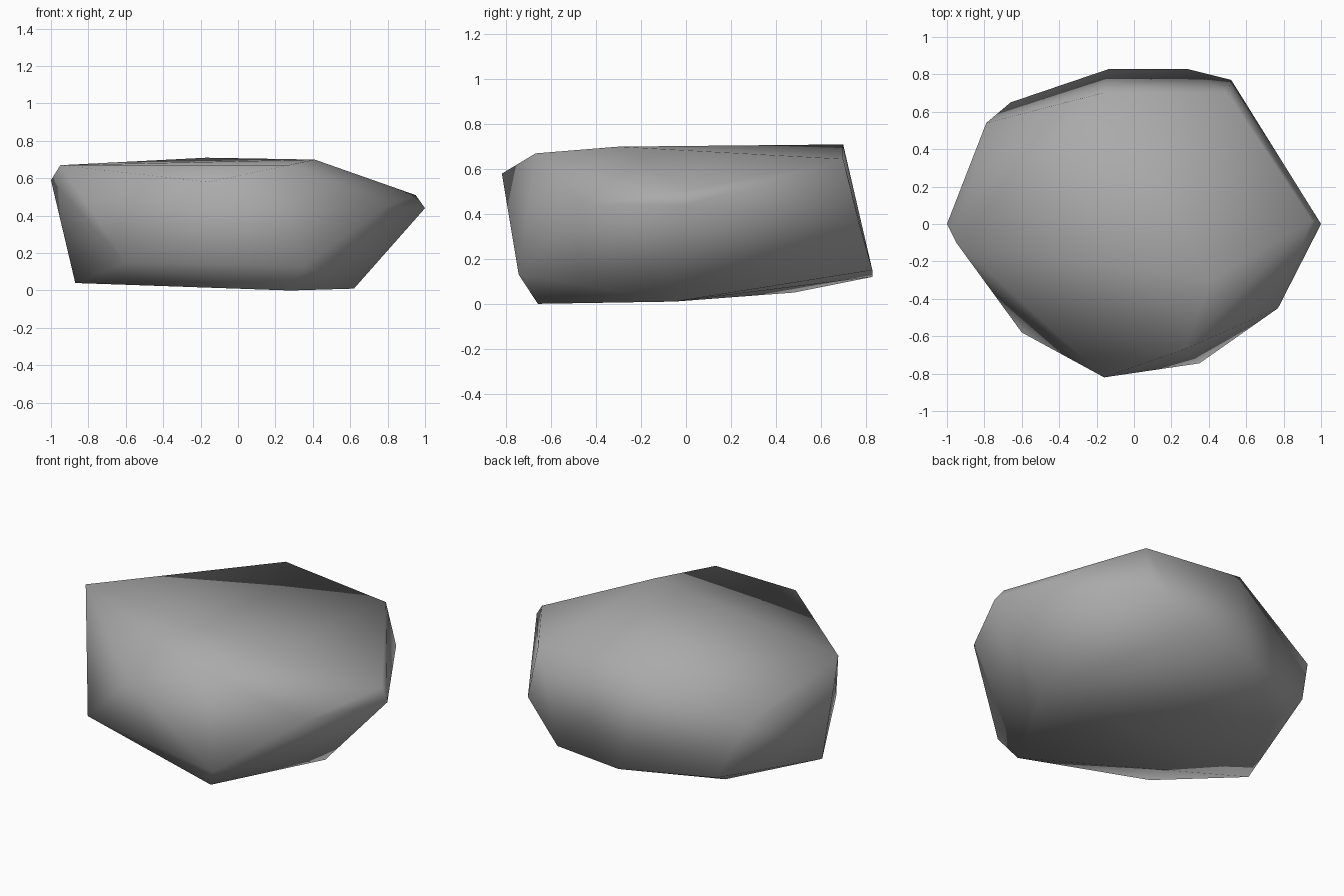
import bpy
import bmesh

cube = bpy.data.objects.get("Cube")
if cube:
    bpy.data.objects.remove(cube, do_unlink=True)

# Stone colour
stone = bpy.data.materials.new("stone_grey")
stone.use_nodes = True
grey = (0.4, 0.4, 0.4, 1)
stone.diffuse_color = grey
bsdf = stone.node_tree.nodes["Principled BSDF"]
bsdf.inputs["Base Color"].default_value = grey
bsdf.inputs["Roughness"].default_value = 0.9

# Corner points of the boulder, by level
top_corners = [
    (-0.95, -0.10, 0.67), (-0.16, -0.82, 0.58), (0.27, -0.67, 0.67),
    (0.41, -0.30, 0.70), (0.95, 0.02, 0.51), (0.50, 0.70, 0.645),
    (-0.17, 0.70, 0.71),
]
side_corners = [
    (-1.0, 0.0, 0.59), (0.77, -0.45, 0.44), (1.0, 0.0, 0.44),
    (0.52, 0.77, 0.36), (-0.79, 0.54, 0.46),
]
base_corners = [
    (-0.60, -0.58, 0.15), (0.35, -0.745, 0.13), (0.28, -0.66, 0.0),
    (0.62, -0.05, 0.01), (0.28, 0.83, 0.15), (-0.13, 0.83, 0.12),
    (-0.66, 0.65, 0.14), (-0.60, 0.48, 0.05), (-0.87, -0.06, 0.04),
]

# Boulder: convex hull around the corners, smooth shaded all over
bm = bmesh.new()
for corner in top_corners + side_corners + base_corners:
    bm.verts.new(corner)
bmesh.ops.convex_hull(bm, input=bm.verts[:])
loose = [v for v in bm.verts if not v.link_faces]
bmesh.ops.delete(bm, geom=loose, context="VERTS")
bmesh.ops.recalc_face_normals(bm, faces=bm.faces[:])
for face in bm.faces:
    face.smooth = True

mesh = bpy.data.meshes.new("boulder")
bm.to_mesh(mesh)
bm.free()
mesh.materials.append(stone)
boulder = bpy.data.objects.new("boulder", mesh)
bpy.context.collection.objects.link(boulder)
